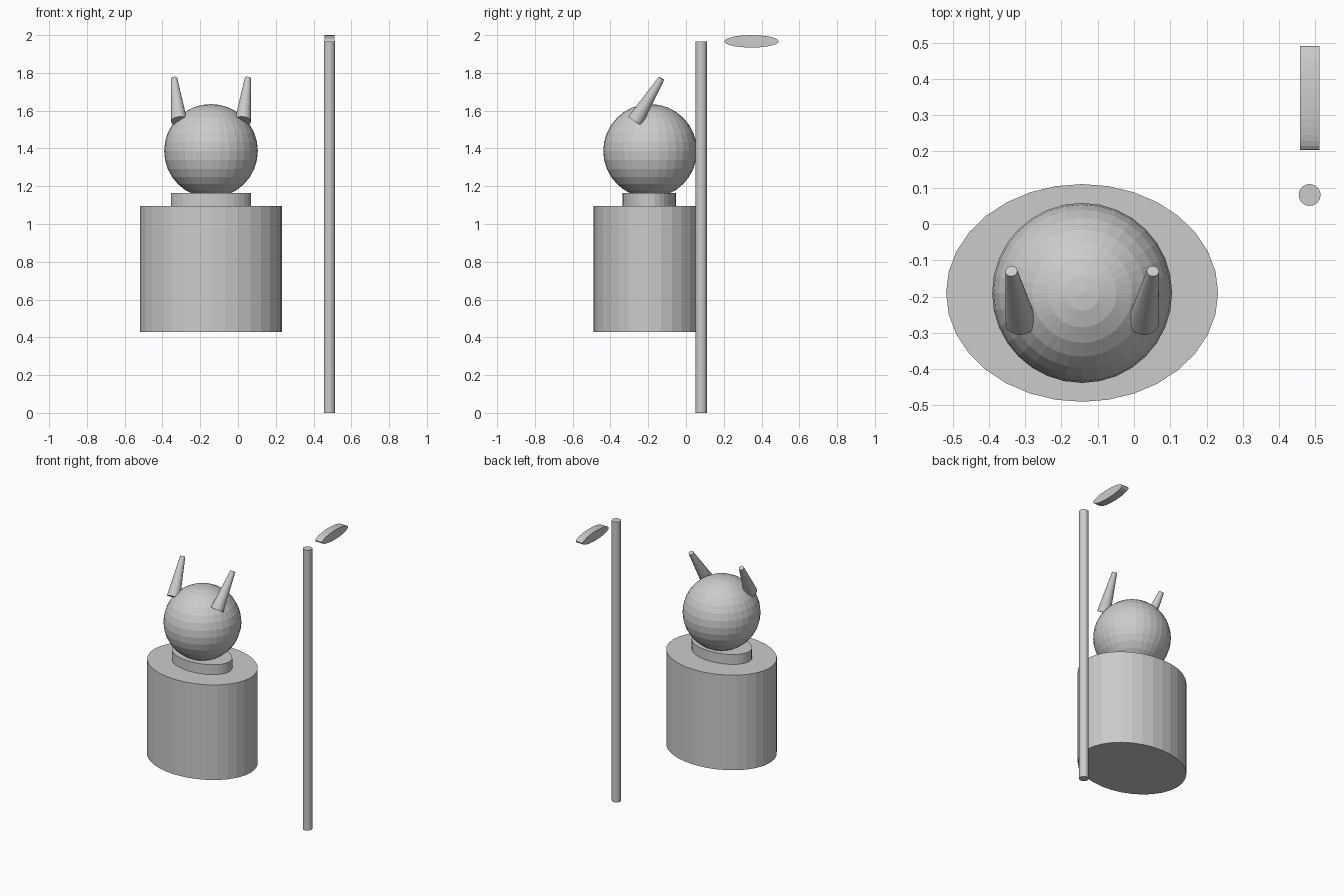
import bpy
from math import pi
from mathutils import Vector

if "Cube" in bpy.data.objects:
    bpy.data.objects.remove(bpy.data.objects["Cube"])

CX, CY = -0.143, -0.19   # centre line of the figure


def cylinder(name, center, radii, depth, rot=(0, 0, 0)):
    bpy.ops.mesh.primitive_cylinder_add(vertices=32, radius=1, depth=1,
                                        location=center, rotation=rot)
    ob = bpy.context.object
    ob.name = name
    ob.scale = (radii[0], radii[1], depth)
    return ob


def tapered_horn(name, base, tip, r_base, r_tip):
    base, tip = Vector(base), Vector(tip)
    axis = tip - base
    bpy.ops.mesh.primitive_cone_add(vertices=32, radius1=r_base, radius2=r_tip,
                                    depth=axis.length, location=(base + tip) / 2)
    ob = bpy.context.object
    ob.name = name
    ob.rotation_euler = axis.to_track_quat('Z', 'Y').to_euler()
    return ob


# Oval torso and collar
cylinder("torso", (CX, CY, 0.762), (0.375, 0.30), 0.667)
cylinder("collar", (CX, CY - 0.004, 1.13), (0.213, 0.141), 0.07)

# Faceted round head
bpy.ops.mesh.primitive_uv_sphere_add(segments=32, ring_count=16, radius=0.248,
                                     location=(CX, CY, 1.387))
bpy.context.object.name = "head"

# Pair of horns, mirrored about the centre line
for side, label in ((-1, "left"), (1, "right")):
    tapered_horn("horn_" + label,
                 (CX + side * 0.169, -0.269, 1.546),
                 (CX + side * 0.195, -0.130, 1.771), 0.043, 0.0165)

# Staff and the floating lens-shaped blade behind its top
cylinder("staff", (0.484, 0.08, 0.983), (0.03, 0.03), 1.966)
cylinder("blade", (0.484, 0.347, 1.967), (0.033, 0.143), 0.054, (0, pi / 2, 0))
